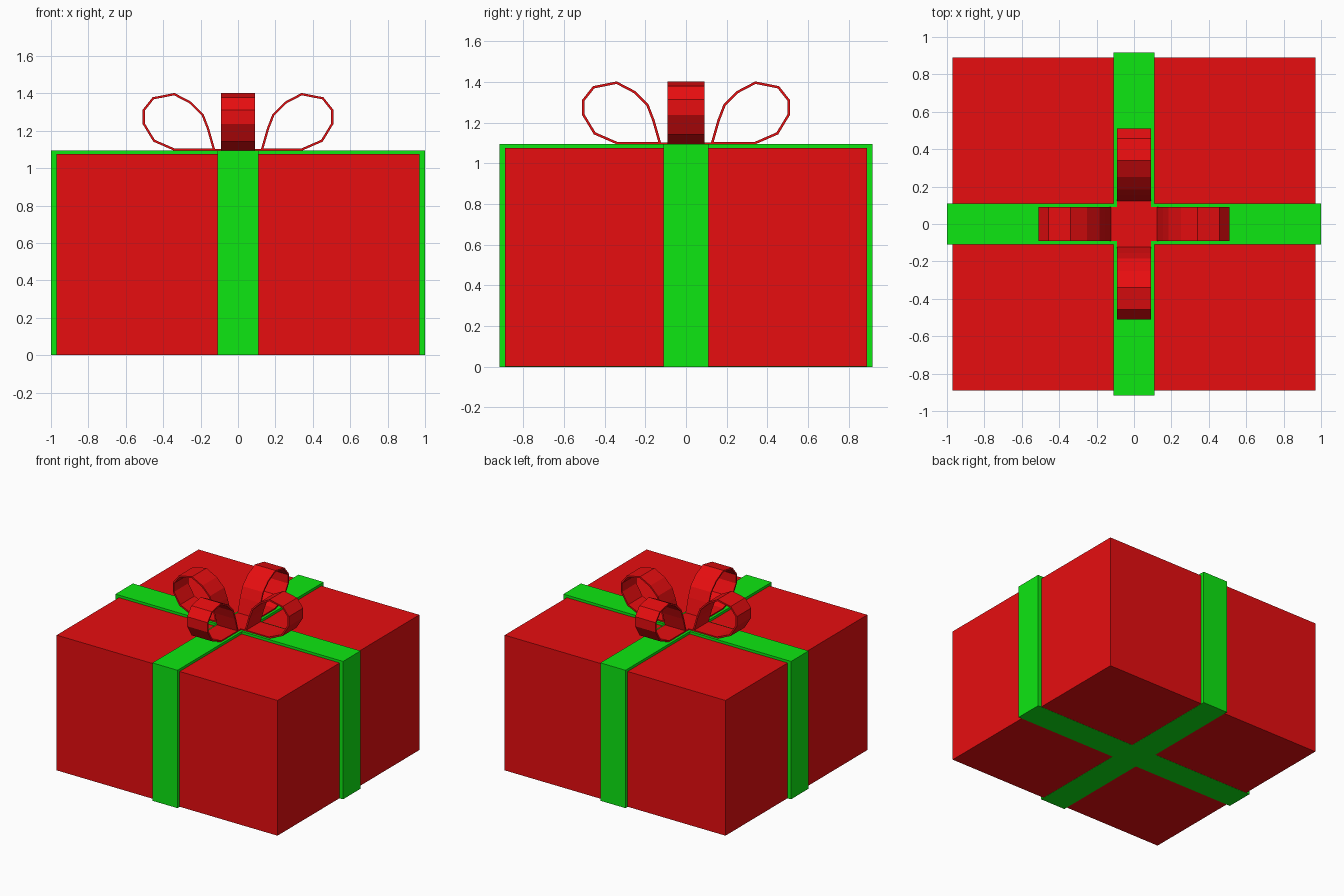
import bpy, bmesh, math
from mathutils import Matrix

if "Cube" in bpy.data.objects:
    bpy.data.objects.remove(bpy.data.objects["Cube"])


def material(name, color):
    m = bpy.data.materials.new(name)
    m.diffuse_color = color
    m.use_nodes = True
    m.node_tree.nodes["Principled BSDF"].inputs["Base Color"].default_value = m.diffuse_color
    return m


RED = material("red_paper", (0.8, 0.004, 0.005, 1))
GREEN = material("green_ribbon", (0.004, 0.8, 0.006, 1))


def finish(name, bm, mat):
    bmesh.ops.recalc_face_normals(bm, faces=bm.faces[:])
    mesh = bpy.data.meshes.new(name)
    bm.to_mesh(mesh)
    bm.free()
    mesh.materials.append(mat)
    obj = bpy.data.objects.new(name, mesh)
    bpy.context.collection.objects.link(obj)
    return obj


def box(name, hx, hy, z0, z1, mat):
    bm = bmesh.new()
    bmesh.ops.create_cube(bm, size=1, matrix=Matrix.Translation((0, 0, (z0 + z1) / 2))
                          @ Matrix.Diagonal((2 * hx, 2 * hy, z1 - z0, 1)))
    return finish(name, bm, mat)


# Wrapped box
box("gift_box", 0.97, 0.89, 0.001, 1.075, RED)

# Ribbon bands crossing around the box
box("ribbon_across", 1.0, 0.11, 0, 1.095, GREEN)
box("ribbon_lengthwise", 0.11, 0.917, 0, 1.095, GREEN)

# Bow loop outline in (distance from centre, height)
LOOP = [(0.12, 1.092), (0.155, 1.214), (0.184, 1.289), (0.25, 1.355),
        (0.34, 1.402), (0.457, 1.379), (0.51, 1.312), (0.51, 1.236),
        (0.453, 1.142), (0.338, 1.092)]
THICK = 0.012
HALF = 0.09


def inset(points, t):
    # Offset a clockwise outline inward with mitred corners
    out = []
    n = len(points)
    for i in range(n):
        (ax, az), (bx, bz), (cx, cz) = points[i - 1], points[i], points[(i + 1) % n]
        l1, l2 = math.hypot(bx - ax, bz - az), math.hypot(cx - bx, cz - bz)
        n1 = ((bz - az) / l1, -(bx - ax) / l1)
        n2 = ((cz - bz) / l2, -(cx - bx) / l2)
        k = t / (1 + n1[0] * n2[0] + n1[1] * n2[1])
        out.append((bx + k * (n1[0] + n2[0]), bz + k * (n1[1] + n2[1])))
    return out


def bow_loop(name, angle):
    bm = bmesh.new()
    inner = inset(LOOP, THICK)
    rings = [[bm.verts.new((x, y, z)) for x, z in pts]
             for pts, y in ((LOOP, -HALF), (LOOP, HALF), (inner, HALF), (inner, -HALF))]
    n = len(LOOP)
    for r in range(4):
        a, b = rings[r], rings[(r + 1) % 4]
        for i in range(n):
            j = (i + 1) % n
            bm.faces.new((a[i], a[j], b[j], b[i]))
    bm.transform(Matrix.Rotation(angle, 4, 'Z'))
    return finish(name, bm, RED)


for i, side in enumerate(("right", "back", "left", "front")):
    bow_loop("bow_loop_" + side, i * math.pi / 2)

# Flat crossing of the bow strips in the middle
box("bow_strip_across", 0.125, HALF, 1.09, 1.103, RED)
box("bow_strip_lengthwise", HALF, 0.125, 1.09, 1.102, RED)
